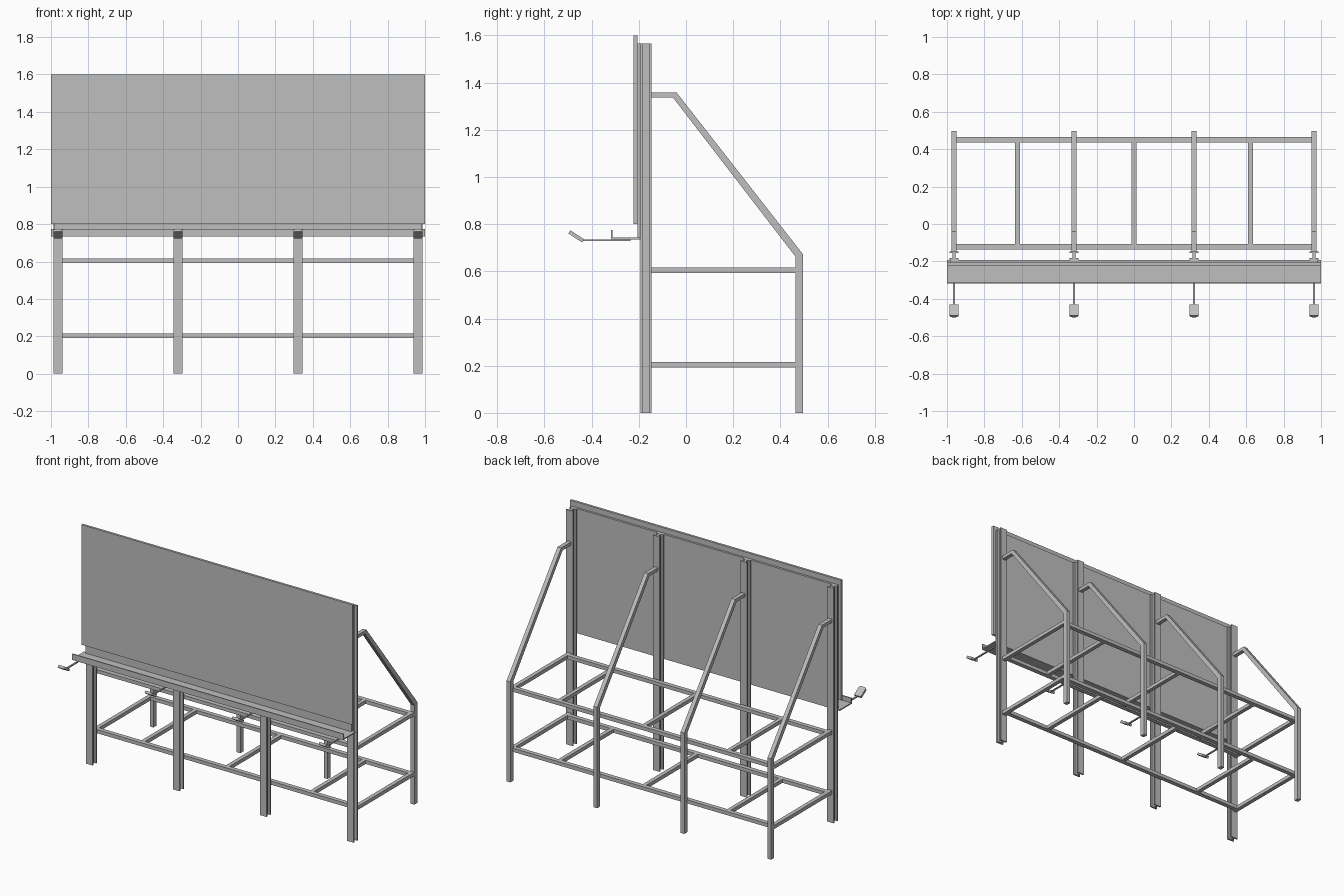
import bpy, bmesh, math

cube = bpy.data.objects.get("Cube")
if cube:
    bpy.data.objects.remove(cube, do_unlink=True)

grey = bpy.data.materials.new("steel grey")
grey.use_nodes = True
COLOUR = (0.52, 0.52, 0.52, 1)
grey.diffuse_color = COLOUR
grey.node_tree.nodes["Principled BSDF"].inputs["Base Color"].default_value = COLOUR


def finish(name, bm):
    bmesh.ops.recalc_face_normals(bm, faces=bm.faces)
    mesh = bpy.data.meshes.new(name)
    bm.to_mesh(mesh)
    bm.free()
    mesh.materials.append(grey)
    ob = bpy.data.objects.new(name, mesh)
    bpy.context.collection.objects.link(ob)
    return ob


def box(name, xs, ys, zs):
    bm = bmesh.new()
    bmesh.ops.create_cube(bm, size=1)
    for v in bm.verts:
        for i, (lo, hi) in enumerate((xs, ys, zs)):
            v.co[i] = lo if v.co[i] < 0 else hi
    return finish(name, bm)


def prism(name, points, vector):
    """Extrude a closed outline along a vector."""
    bm = bmesh.new()
    face = bm.faces.new([bm.verts.new(p) for p in points])
    new = bmesh.ops.extrude_face_region(bm, geom=[face])["geom"]
    bmesh.ops.translate(bm, vec=vector,
                        verts=[g for g in new if isinstance(g, bmesh.types.BMVert)])
    return finish(name, bm)


def side_prism(name, x, width, outline):
    return prism(name, [(x - width / 2, y, z) for y, z in outline], (width, 0, 0))


POSTS = (-0.962, -0.321, 0.321, 0.962)
BAR = 0.027

# Display board and its inset backing
box("display_panel", (-1, 1), (-0.222, -0.206), (0.80, 1.60))
box("panel_backing", (-0.98, 0.98), (-0.206, -0.192), (0.738, 1.565))

# Walkway tray with raised front lip
side_prism("walkway_tray", 0, 2, [(-0.192, 0.735), (-0.318, 0.735), (-0.318, 0.775),
                                  (-0.311, 0.775), (-0.311, 0.743), (-0.192, 0.743)])

# Half of the I-beam outline, mirrored for the other half
half = [(0.025, -0.192), (0.025, -0.182), (0.008, -0.182),
        (0.008, -0.156), (0.025, -0.156), (0.025, -0.146)]
beam = half + [(-x, y) for x, y in reversed(half)]

# Bent rear support: stub, diagonal brace and leg in one piece
brace = [(-0.146, 1.358), (-0.04, 1.358), (0.496, 0.672), (0.496, 0),
         (0.464, 0), (0.464, 0.662), (-0.055, 1.336), (-0.146, 1.336)]

for n, x in enumerate(POSTS, 1):
    prism(f"front_post_{n}", [(x + u, y, 0) for u, y in beam], (0, 0, 1.565))
    side_prism(f"rear_support_{n}", x, BAR, brace)
    # Lamp on a thin arm, tilted up towards the board
    box(f"lamp_arm_{n}", (x - 0.005, x + 0.005), (-0.44, -0.235), (0.728, 0.735))
    bm = bmesh.new()
    bmesh.ops.create_cube(bm, size=1)
    for v in bm.verts:
        v.co.x *= 0.05
        v.co.y *= 0.07
        v.co.z *= 0.016
    corners = [e for e in bm.edges
               if abs(e.verts[0].co.z - e.verts[1].co.z) > 0.01 and e.verts[0].co.y < 0]
    bmesh.ops.bevel(bm, geom=corners, offset=0.014, segments=3, profile=0.5, affect='EDGES')
    lamp = finish(f"lamp_head_{n}", bm)
    lamp.location = (x, -0.465, 0.748)
    lamp.rotation_euler.x = math.radians(-33)

# Two horizontal frames with long rails and cross bars
for level, z in (("lower", 0.204), ("upper", 0.604)):
    zs = (z - 0.012, z + 0.012)
    for side, y in (("front", -0.121), ("rear", 0.45)):
        box(f"{level}_{side}_rail", (-0.95, 0.95), (y - 0.015, y + 0.015), zs)
    for n, x in enumerate((POSTS[0], -0.623, 0, 0.623, POSTS[-1]), 1):
        ys = (-0.146, 0.464) if n in (1, 5) else (-0.106, 0.435)
        box(f"{level}_cross_bar_{n}", (x - BAR / 2, x + BAR / 2), ys, zs)
